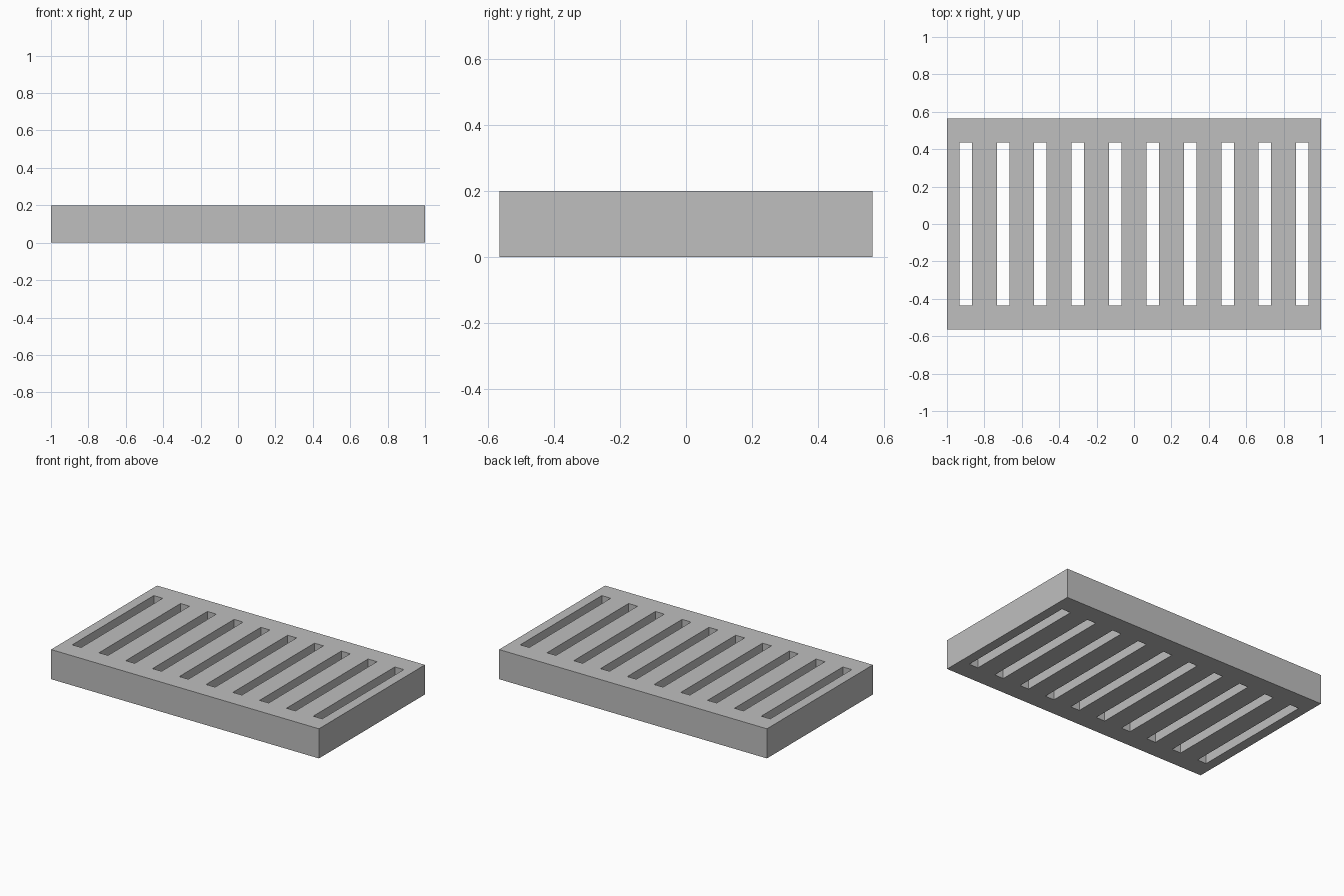
import bpy
import bmesh

default = bpy.data.objects.get("Cube")
if default:
    bpy.data.objects.remove(default, do_unlink=True)

HALF_X, HALF_Y, HEIGHT = 1.0, 0.565, 0.2
SLOTS, SLOT_HALF_X, SLOT_HALF_Y = 10, 0.0335, 0.435

# Plain grey material
grey = bpy.data.materials.new("grey")
grey.use_nodes = True
color = (0.52, 0.52, 0.52, 1)
grey.diffuse_color = color
grey.node_tree.nodes["Principled BSDF"].inputs["Base Color"].default_value = color

# Cut lines of the plate: both edges of every slot, plus the rim
pitch = 2 * HALF_X / SLOTS
xs = [-HALF_X]
for i in range(SLOTS):
    centre = -HALF_X + pitch * (i + 0.5)
    xs += [centre - SLOT_HALF_X, centre + SLOT_HALF_X]
xs.append(HALF_X)
ys = [-HALF_Y, -SLOT_HALF_Y, SLOT_HALF_Y, HALF_Y]

# Flat plate with the slot cells left open
bm = bmesh.new()
grid = [[bm.verts.new((x, y, 0)) for y in ys] for x in xs]
for i in range(len(xs) - 1):
    for j in range(len(ys) - 1):
        if i % 2 == 1 and j == 1:
            continue
        bm.faces.new((grid[i][j], grid[i + 1][j],
                      grid[i + 1][j + 1], grid[i][j + 1]))

# Thicken the plate into the grate
result = bmesh.ops.extrude_face_region(bm, geom=bm.faces[:], use_keep_orig=True)
top = [v for v in result["geom"] if isinstance(v, bmesh.types.BMVert)]
bmesh.ops.translate(bm, verts=top, vec=(0, 0, HEIGHT))
bmesh.ops.recalc_face_normals(bm, faces=bm.faces[:])

mesh = bpy.data.meshes.new("slotted_grate")
bm.to_mesh(mesh)
bm.free()
mesh.materials.append(grey)
grate = bpy.data.objects.new("slotted_grate", mesh)
bpy.context.collection.objects.link(grate)
